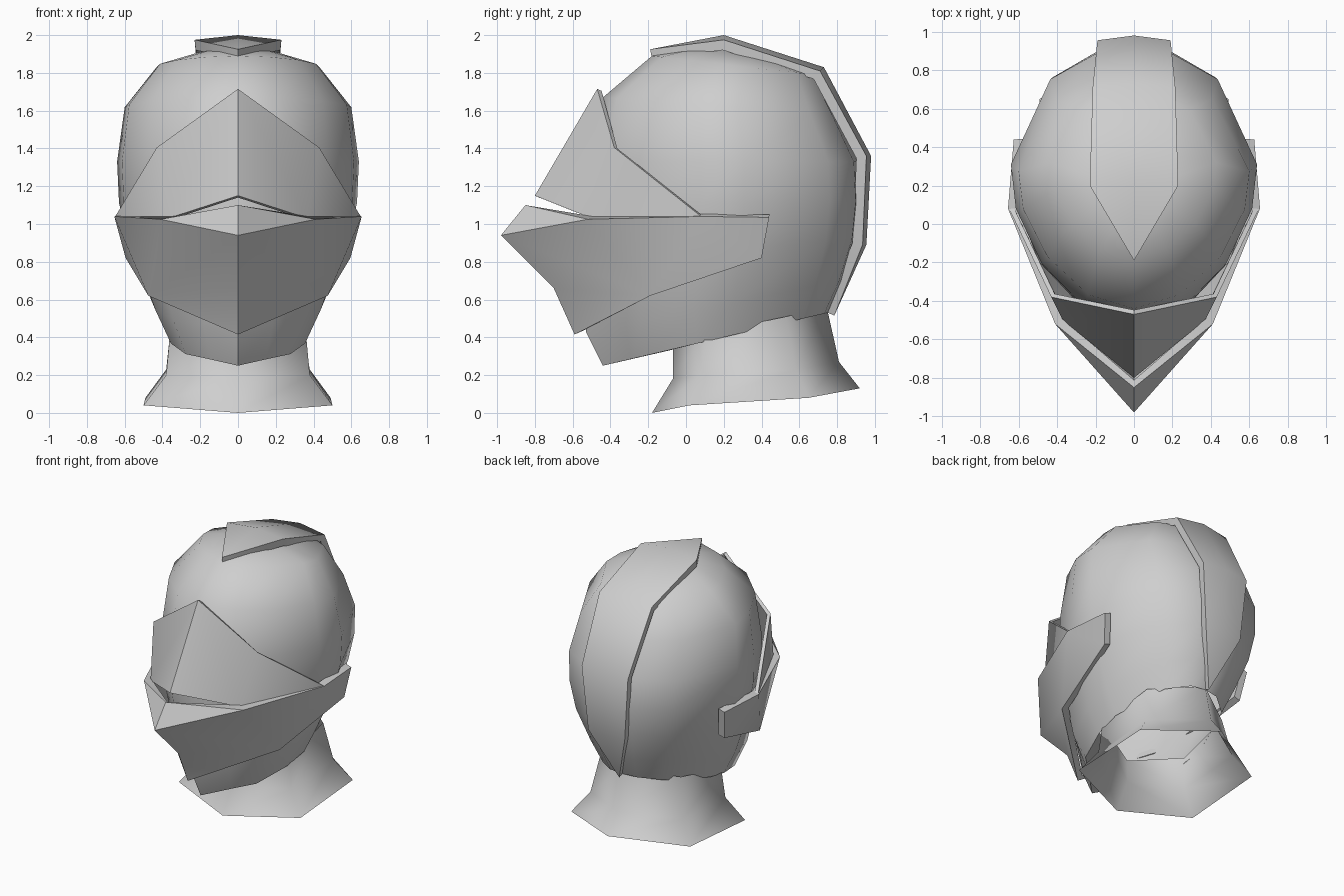
import bpy, bmesh, math
from mathutils import Vector

if "Cube" in bpy.data.objects:
    bpy.data.objects.remove(bpy.data.objects["Cube"])

steel = bpy.data.materials.new("plain_grey")
steel.diffuse_color = (0.62, 0.62, 0.62, 1)
steel.use_nodes = True
steel.node_tree.nodes["Principled BSDF"].inputs["Base Color"].default_value = steel.diffuse_color
CENTRE = Vector((0, 0.2, 1.0))


def make_object(name, bm, angle, thickness=0):
    # turn every face away from the middle of the head
    bm.normal_update()
    for f in bm.faces:
        axis = Vector((0, 0.25, f.calc_center_median().z)) if name == "neck" else CENTRE
        if f.normal.dot(f.calc_center_median() - axis) < 0:
            f.normal_flip()
    mesh = bpy.data.meshes.new(name)
    bm.to_mesh(mesh)
    bm.free()
    mesh.materials.append(steel)
    ob = bpy.data.objects.new(name, mesh)
    bpy.context.collection.objects.link(ob)
    bpy.ops.object.select_all(action='DESELECT')
    ob.select_set(True)
    bpy.context.view_layer.objects.active = ob
    if thickness:
        mod = ob.modifiers.new("thickness", 'SOLIDIFY')
        mod.thickness = thickness
        mod.offset = -1
        bpy.ops.object.modifier_apply(modifier=mod.name)
    bpy.ops.object.shade_smooth_by_angle(angle=math.radians(angle))
    return ob


def mirrored_plate(name, points, faces, thickness, angle=35):
    """Right half given by points and faces; left half is its mirror."""
    bm = bmesh.new()
    right = [bm.verts.new(p) for p in points]
    left = [v if v.co.x == 0 else bm.verts.new((-v.co.x, v.co.y, v.co.z)) for v in right]
    for side in (right, left):
        for f in faces:
            bm.faces.new([side[i] for i in f])
    return make_object(name, bm, angle, thickness)


def bridge(bm, a, b):
    n = len(a)
    for i in range(n):
        bm.faces.new((a[i], a[(i + 1) % n], b[(i + 1) % n], b[i]))


# helmet shell: tilted egg-shaped rings
# (z front, z back, half width, y front, y back, chin pointedness)
rings = [
    (0.25, 0.53, 0.37, -0.44, 0.75, 0.12),
    (0.43, 0.70, 0.455, -0.53, 0.83, 0.13),
    (0.80, 0.92, 0.57, -0.55, 0.90, 0.09),
    (1.10, 1.12, 0.63, -0.54, 0.92, 0.06),
    (1.33, 1.33, 0.64, -0.52, 0.91, 0.06),
    (1.67, 1.58, 0.60, -0.44, 0.79, 0.06),
    (1.89, 1.79, 0.43, -0.18, 0.68, 0.06),
    (1.925, 1.89, 0.21, 0.00, 0.42, 0.06),
]
# half outline from front to back: (share of half width, share of length)
outline = [(0, 0), (0.4, None), (0.75, 0.22), (0.96, 0.42), (1, 0.58),
           (0.68, 0.89), (0.3, 0.985), (0, 1)]
full = outline + [(-s, t) for s, t in outline[-2:0:-1]]
COLS = len(full)
bm = bmesh.new()
loops = []
for zf, zb, w, yf, yb, chin in rings:
    loop = []
    for s, t in full:
        t = chin if t is None else t
        loop.append(bm.verts.new((w * s, yf + (yb - yf) * t, zf + (zb - zf) * t)))
    loops.append(loop)
for a, b in zip(loops, loops[1:]):
    bridge(bm, a, b)
top = bm.verts.new((0, 0.2, 1.945))
for i in range(COLS):
    bm.faces.new((loops[-1][i], loops[-1][(i + 1) % COLS], top))
# underside of the chin, up to the neck
throat = bm.verts.new((0, -0.07, 0.335))
for i in range(-3, 3):
    bm.faces.new((loops[0][i], loops[0][i + 1], throat))
make_object("helmet_shell", bm, 55)

# neck: open six-sided flaring tube, each ring as (front, front corner, back corner, back)
neck_rings = [
    ((0, -0.18, 0.0), (0.50, 0.02, 0.04), (0.49, 0.65, 0.08), (0, 0.92, 0.13)),
    ((0, -0.07, 0.18), (0.38, 0.08, 0.20), (0.38, 0.58, 0.23), (0, 0.81, 0.27)),
    ((0, -0.07, 0.34), (0.36, 0.10, 0.42), (0.33, 0.53, 0.51), (0, 0.745, 0.56)),
]
bm = bmesh.new()
prev = None
for f, c1, c2, b in neck_rings:
    flip = lambda p: (-p[0], p[1], p[2])
    loop = [bm.verts.new(p) for p in (f, c1, c2, b, flip(c2), flip(c1))]
    if prev:
        bridge(bm, prev, loop)
    prev = loop
make_object("neck", bm, 180)

# upper visor: pointed brow plate
mirrored_plate("upper_visor", [
    (0, -0.47, 1.715), (0.43, -0.38, 1.405), (0.65, 0.08, 1.04),
    (0.37, -0.50, 1.03), (0, -0.80, 1.15)],
    [(0, 1, 3, 4), (1, 2, 3)], 0.025)

# lower visor: beak with a lip on top and arms reaching back along the sides
mirrored_plate("lower_visor", [
    (0, -0.98, 0.94), (0, -0.85, 1.10), (0.41, -0.52, 1.025), (0.655, 0.08, 1.04),
    (0.625, 0.44, 1.035), (0.595, 0.40, 0.82), (0.475, -0.19, 0.62),
    (0, -0.59, 0.415), (0, -0.70, 0.66)],
    [(0, 2, 1), (0, 2, 6, 8), (8, 6, 7), (2, 3, 6), (3, 4, 5, 6)], 0.05)

# crest: ridged strip over the crown, pointed at both ends
mirrored_plate("crest", [
    (0, -0.19, 1.925),
    (0, 0.20, 2.0), (0.23, 0.20, 1.975),
    (0, 0.73, 1.83), (0.215, 0.71, 1.81),
    (0, 0.98, 1.36), (0.19, 0.955, 1.36),
    (0, 0.955, 0.89), (0.15, 0.935, 0.89),
    (0, 0.785, 0.515)],
    [(0, 1, 2), (1, 3, 4, 2), (3, 5, 6, 4), (5, 7, 8, 6), (7, 9, 8)], 0.055, 50)
